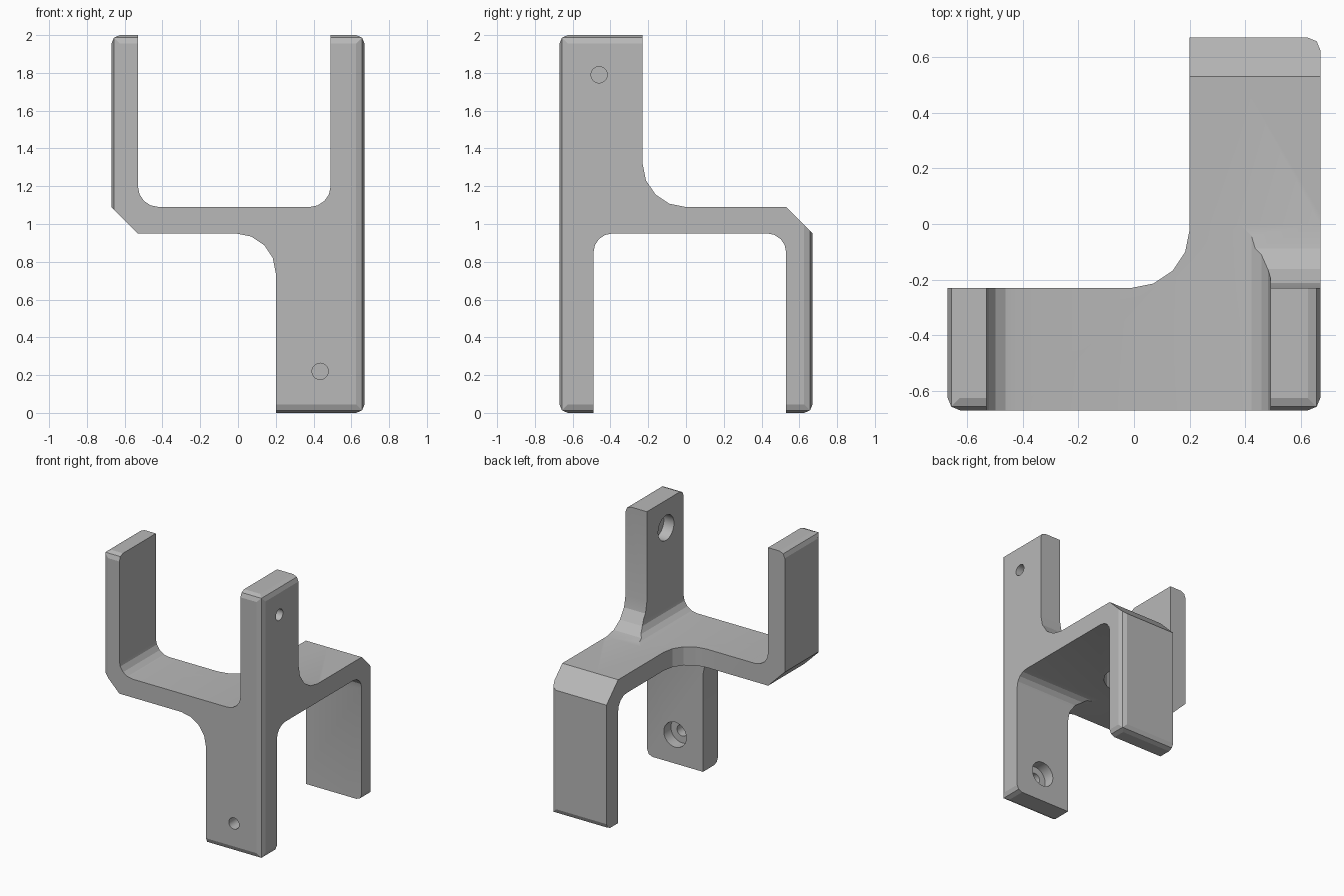
import bpy, bmesh, math
from mathutils import Vector, Matrix

cube = bpy.data.objects.get("Cube")
if cube:
    bpy.data.objects.remove(cube, do_unlink=True)

grey = bpy.data.materials.new("plain grey")
grey.use_nodes = True
colour = (0.48, 0.48, 0.48, 1)
grey.diffuse_color = colour
grey.node_tree.nodes["Principled BSDF"].inputs["Base Color"].default_value = colour

W = 0.67          # half width and half depth
EDGE = 0.045      # small outer rounding


def rounded(corners):
    """Outline from (a, b) or (a, b, radius) right-angle corners."""
    pts = []
    n = len(corners)
    for i, c in enumerate(corners):
        p = Vector(c[:2])
        if len(c) == 2:
            pts.append(p)
            continue
        r = c[2]
        u = (Vector(corners[i - 1][:2]) - p).normalized()
        v = (Vector(corners[(i + 1) % n][:2]) - p).normalized()
        steps = 2 if r == EDGE else 4
        for k in range(steps + 1):
            a = math.pi / 2 * k / steps
            pts.append(p + u * r * (1 - math.sin(a)) + v * r * (1 - math.cos(a)))
    return pts


def make_object(name, bm):
    bmesh.ops.recalc_face_normals(bm, faces=bm.faces)
    mesh = bpy.data.meshes.new(name)
    bm.to_mesh(mesh)
    bm.free()
    mesh.materials.append(grey)
    ob = bpy.data.objects.new(name, mesh)
    bpy.context.collection.objects.link(ob)
    return ob


def prism(name, corners, place, direction):
    """Extrude a rounded outline; place maps outline points to 3D."""
    bm = bmesh.new()
    face = bm.faces.new([bm.verts.new(place(p)) for p in rounded(corners)])
    ext = bmesh.ops.extrude_face_region(bm, geom=[face])
    verts = [g for g in ext["geom"] if isinstance(g, bmesh.types.BMVert)]
    bmesh.ops.translate(bm, verts=verts, vec=direction)
    return make_object(name, bm)


def cylinder(name, centre, radius, depth, axis):
    bm = bmesh.new()
    rot = Vector((0, 0, 1)).rotation_difference(Vector(axis)).to_matrix().to_4x4()
    bmesh.ops.create_cone(bm, cap_ends=True, segments=32, radius1=radius,
                          radius2=radius, depth=depth,
                          matrix=Matrix.Translation(centre) @ rot)
    return make_object(name, bm)


def combine(target, other, operation):
    mod = target.modifiers.new(operation.lower(), "BOOLEAN")
    mod.operation = operation
    mod.solver = "EXACT"
    mod.object = other
    bpy.context.view_layer.update()
    result = bpy.data.meshes.new_from_object(
        target.evaluated_get(bpy.context.evaluated_depsgraph_get()))
    target.modifiers.clear()
    target.data = result
    bpy.data.objects.remove(other, do_unlink=True)


# Front outline: upper fork with one leg below
bracket = prism("bracket", [
    (-W, 2, EDGE), (-W, 1.09), (-0.53, 0.95), (0.2, 0.95, 0.21), (0.2, 0),
    (W, 0, EDGE), (W, 2, EDGE), (0.49, 2), (0.49, 1.09, 0.11),
    (-0.53, 1.09, 0.11), (-0.53, 2)],
    lambda p: (p.x, -1, p.y), (0, 2, 0))

# Side outline: lower fork with one arm above
side = prism("side_outline", [
    (-W, 0, EDGE), (-0.49, 0), (-0.49, 0.95, 0.1), (0.53, 0.95, 0.1), (0.53, 0),
    (W, 0, EDGE), (W, 0.95), (0.53, 1.09), (-0.23, 1.09, 0.23), (-0.23, 2),
    (-W, 2, EDGE)],
    lambda p: (-1, p.x, p.y), (2, 0, 0))

# Plan outline: L shape with a filleted inner corner
plan = prism("plan_outline", [
    (-W, -W, EDGE), (W, -W, EDGE), (W, W, EDGE), (0.2, W),
    (0.2, -0.23, 0.21), (-W, -0.23)],
    lambda p: (p.x, p.y, -0.5), (0, 0, 3))

combine(bracket, side, "INTERSECT")
combine(bracket, plan, "INTERSECT")

# Screw holes, each with a wide counterbore on the inner face
for centre, inner, axis in (
        ((0.58, -0.46, 1.79), (0.49, -0.46, 1.79), (1, 0, 0)),
        ((0.435, -0.58, 0.22), (0.435, -0.49, 0.22), (0, 1, 0))):
    combine(bracket, cylinder("screw_hole", centre, 0.043, 0.4, axis), "DIFFERENCE")
    combine(bracket, cylinder("counterbore", inner, 0.095, 0.17, axis), "DIFFERENCE")

# Tidy and shade: flat fillet bands, smooth hole walls
bm = bmesh.new()
bm.from_mesh(bracket.data)
bmesh.ops.remove_doubles(bm, verts=bm.verts, dist=0.0001)
bm.to_mesh(bracket.data)
bm.free()
bpy.ops.object.select_all(action="DESELECT")
bracket.select_set(True)
bpy.context.view_layer.objects.active = bracket
bpy.ops.object.shade_smooth_by_angle(angle=math.radians(15))
